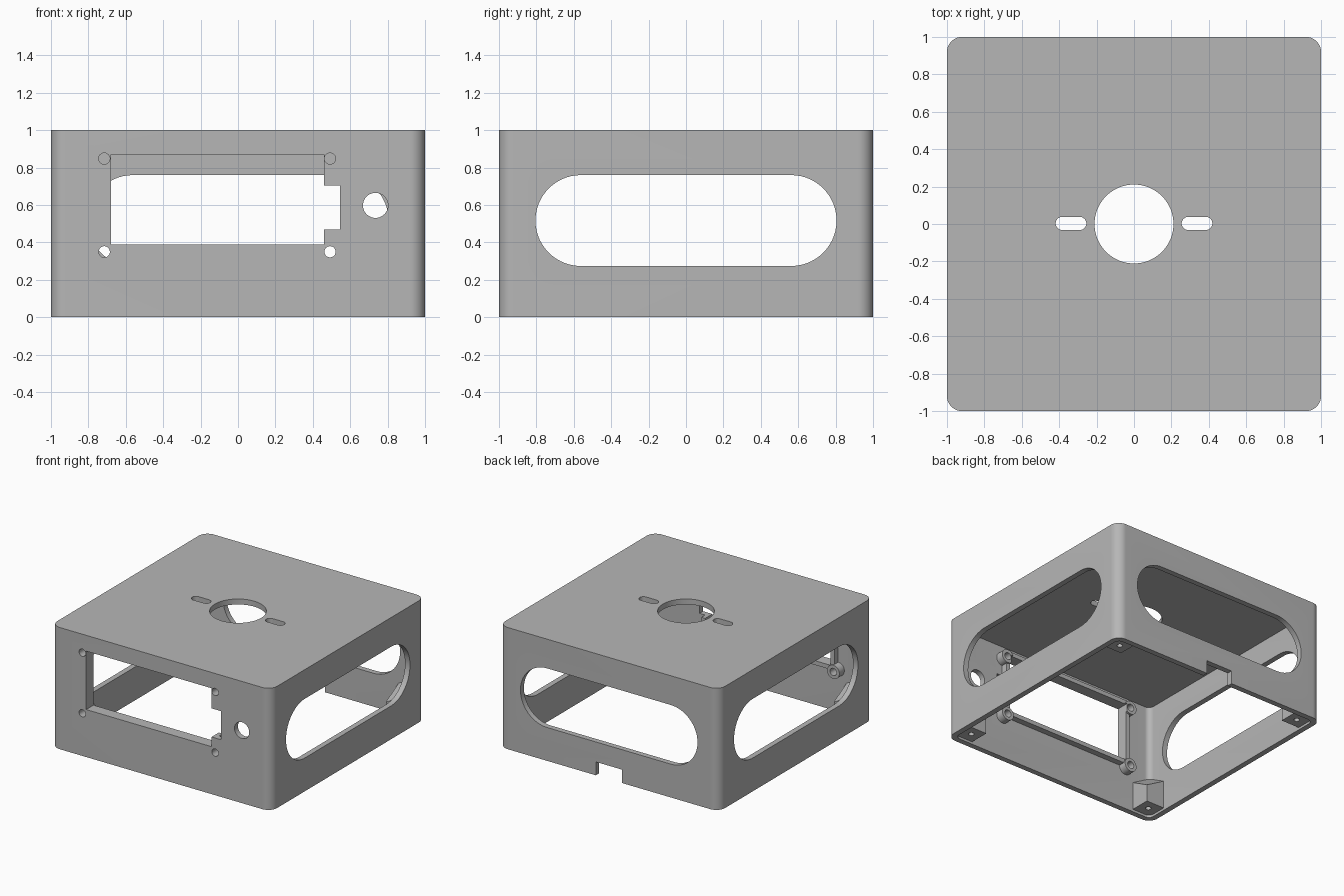
import bpy, bmesh, math

cube = bpy.data.objects.get("Cube")
if cube:
    bpy.data.objects.remove(cube, do_unlink=True)

WALL = 0.045
GREY = (0.47, 0.47, 0.47, 1.0)
mat = bpy.data.materials.new("matte_grey")
mat.use_nodes = True
mat.diffuse_color = GREY
mat.node_tree.nodes["Principled BSDF"].inputs["Base Color"].default_value = GREY


# Profiles -----------------------------------------------------------------
def arc(cx, cy, r, start, end, n):
    steps = [math.radians(start + (end - start) * i / n) for i in range(n + 1)]
    return [(cx + r * math.cos(a), cy + r * math.sin(a)) for a in steps]


def circle(cx, cy, r, n=40):
    return arc(cx, cy, r, 0, 360, n)[:-1]


def rounded_square(half, r):
    c = half - r
    return [p for sx, sy, a in ((1, 1, 0), (-1, 1, 90), (-1, -1, 180), (1, -1, 270))
            for p in arc(sx * c, sy * c, r, a, a + 90, 14)]


def stadium(cx, cy, half, r):
    d = half - r
    return arc(cx + d, cy, r, -90, 90, 28) + arc(cx - d, cy, r, 90, 270, 28)


def rectangle(a0, a1, b0, b1):
    return [(a0, b0), (a1, b0), (a1, b1), (a0, b1)]


# Solids -------------------------------------------------------------------
def prism(name, profile, axis, lo, hi):
    """Extrude a closed profile along one axis."""
    place = {"x": lambda a, b, h: (h, a, b),
             "y": lambda a, b, h: (a, h, b),
             "z": lambda a, b, h: (a, b, h)}[axis]
    bm = bmesh.new()
    ends = [[bm.verts.new(place(a, b, h)) for a, b in profile] for h in (lo, hi)]
    bm.faces.new(ends[0])
    bm.faces.new(ends[1])
    n = len(profile)
    for i in range(n):
        j = (i + 1) % n
        bm.faces.new((ends[0][i], ends[0][j], ends[1][j], ends[1][i]))
    bmesh.ops.recalc_face_normals(bm, faces=bm.faces)
    mesh = bpy.data.meshes.new(name)
    bm.to_mesh(mesh)
    bm.free()
    mesh.materials.append(mat)
    obj = bpy.data.objects.new(name, mesh)
    bpy.context.collection.objects.link(obj)
    return obj


def cut(obj, cutters):
    """Subtract the cutters and bake the result."""
    for c in cutters:
        c.hide_render = True
        mod = obj.modifiers.new(c.name, "BOOLEAN")
        mod.operation, mod.solver, mod.object = "DIFFERENCE", "EXACT", c
    bpy.context.view_layer.update()
    graph = bpy.context.evaluated_depsgraph_get()
    baked = bpy.data.meshes.new_from_object(obj.evaluated_get(graph))
    obj.modifiers.clear()
    obj.data = baked


# Openings -----------------------------------------------------------------
window_shape = [(-0.68, 0.39), (0.46, 0.39), (0.46, 0.47), (0.545, 0.47),
                (0.545, 0.705), (0.46, 0.705), (0.46, 0.87), (-0.68, 0.87)]
window = prism("window_cutter", window_shape, "y", -1.2, -0.7)
screw_spots = [(x, z) for x in (-0.715, 0.492) for z in (0.35, 0.848)]
screws = [prism("screw_cutter", circle(x, z, 0.03, 24), "y", -1.2, -0.7)
          for x, z in screw_spots]
cavity = prism("cavity_cutter", rounded_square(1 - WALL, 0.045), "z", -0.2, 1 - WALL)
vents = [
    prism("side_vent_cutter", stadium(0, 0.517, 0.805, 0.243), "x", -1.2, 1.2),
    prism("back_vent_cutter", stadium(0, 0.517, 0.805, 0.243), "y", 0.7, 1.2),
    prism("cable_notch_cutter", rectangle(-0.12, 0.12, -0.1, 0.11), "y", 0.7, 1.2),
    prism("button_hole_cutter", circle(0.735, 0.598, 0.067), "y", -1.2, -0.7),
    prism("top_hole_cutter", circle(0, 0, 0.211, 64), "z", 0.8, 1.2),
    prism("left_slot_cutter", stadium(0.337, 0.003, 0.082, 0.035), "z", 0.8, 1.2),
    prism("right_slot_cutter", stadium(-0.337, 0.003, 0.082, 0.035), "z", 0.8, 1.2),
]

# Enclosure shell
parts = []
shell = prism("enclosure_shell", rounded_square(1, 0.08), "z", 0, 1)
cut(shell, [cavity, window] + vents + screws)
parts.append(shell)

# Raised frame behind the window
frame = prism("window_frame", rectangle(-0.715, 0.495, 0.355, 0.905), "y", -0.98, -0.905)
cut(frame, [window] + screws)
parts.append(frame)

# Screw bosses behind the front wall
for i, (x, z) in enumerate(screw_spots):
    boss = prism(f"screw_boss_{i + 1}", circle(x, z, 0.056, 32), "y", -0.98, -0.89)
    cut(boss, [window, screws[i]])
    parts.append(boss)

# Corner posts with sloping tops and blind screw holes
holes = []
INNER, OUTER = 0.79, 0.965
for side, sx in (("left", 1), ("right", -1)):
    for end, sy in (("front", -1), ("back", 1)):
        corner = [(sx * a, sy * b) for a, b in rectangle(INNER, OUTER, INNER, OUTER)]
        post = prism(f"{end}_{side}_corner_post", corner, "z", 0.02, 0.2)
        for v in post.data.vertices:
            if v.co.z > 0.1:
                v.co.z = 0.16 + 0.56 * (abs(v.co.x) + abs(v.co.y) - 2 * INNER)
        hole = prism("post_hole_cutter", circle(sx * 0.87, sy * 0.87, 0.022, 20),
                     "z", -0.1, 0.14)
        cut(post, [hole])
        holes.append(hole)
        parts.append(post)

# Remove the cutters and smooth the curved walls
for c in [window, cavity] + screws + vents + holes:
    bpy.data.objects.remove(c, do_unlink=True)
for p in parts:
    p.data.shade_smooth()
    p.data.set_sharp_from_angle(angle=math.radians(30))
